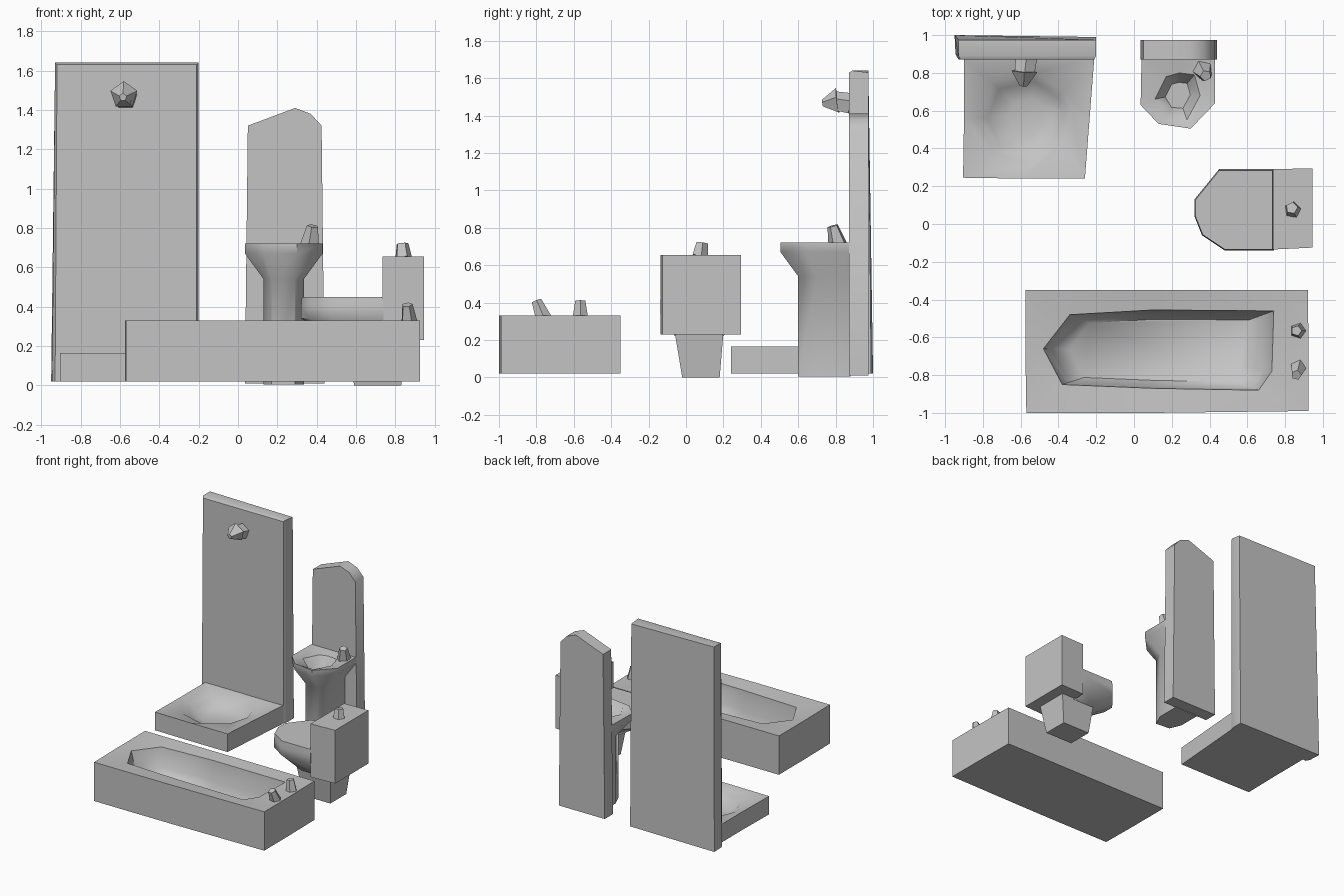
import bpy
import bmesh
from math import radians
from mathutils import Vector, Matrix

default_cube = bpy.data.objects.get("Cube")
if default_cube:
    bpy.data.objects.remove(default_cube, do_unlink=True)

# One plain ceramic colour
ceramic = bpy.data.materials.new("ceramic_grey")
ceramic.use_nodes = True
ceramic_colour = (0.55, 0.55, 0.55, 1)
ceramic.diffuse_color = ceramic_colour
ceramic.node_tree.nodes["Principled BSDF"].inputs["Base Color"].default_value = ceramic_colour


def finish(name, bm, smooth_angle=50):
    """Turn a bmesh into a named, shaded object."""
    bmesh.ops.recalc_face_normals(bm, faces=bm.faces)
    mesh = bpy.data.meshes.new(name)
    bm.to_mesh(mesh)
    bm.free()
    mesh.materials.append(ceramic)
    obj = bpy.data.objects.new(name, mesh)
    bpy.context.collection.objects.link(obj)
    bpy.ops.object.select_all(action="DESELECT")
    obj.select_set(True)
    bpy.context.view_layer.objects.active = obj
    bpy.ops.object.shade_smooth_by_angle(angle=radians(smooth_angle))
    return obj


def loft(name, rings):
    """Skin matching closed rings and cap both ends."""
    bm = bmesh.new()
    loops = [[bm.verts.new(point) for point in ring] for ring in rings]
    for lower, upper in zip(loops, loops[1:]):
        count = len(lower)
        for i in range(count):
            j = (i + 1) % count
            bm.faces.new((lower[i], lower[j], upper[j], upper[i]))
    bm.faces.new(loops[0])
    bm.faces.new(loops[-1])
    return finish(name, bm)


def level(outline, z):
    """Lay a plan outline at one height."""
    return [(x, y, z) for x, y in outline]


def shrink(outline, factor):
    """Scale a plan outline about its middle."""
    middle = sum((Vector(p) for p in outline), Vector((0, 0))) / len(outline)
    return [tuple(middle.lerp(Vector(p), factor)) for p in outline]


def upright(profile, y):
    """Stand a front profile at one depth."""
    return [(x, y, z) for x, z in profile]


def stub(name, base, tip, base_radius, tip_radius, sides=5):
    """Low-sided tapered knob between two points."""
    base, tip = Vector(base), Vector(tip)
    axis = tip - base
    bm = bmesh.new()
    turn = axis.to_track_quat("Z", "Y").to_matrix().to_4x4()
    bmesh.ops.create_cone(bm, cap_ends=True, segments=sides,
                          radius1=base_radius, radius2=tip_radius, depth=axis.length,
                          matrix=Matrix.Translation((base + tip) / 2) @ turn)
    return finish(name, bm)


# Bathtub with a faceted hollow
tub_outer = [(-.575, -.68), (-.57, -1), (.1, -1), (.925, -.99),
             (.925, -.7), (.92, -.35), (.1, -.35), (-.575, -.35)]
tub_inner = [(-.48, -.66), (-.38, -.85), (.1, -.87), (.66, -.88),
             (.73, -.78), (.74, -.46), (.1, -.455), (-.34, -.48)]
loft("bathtub", [level(tub_outer, .02), level(tub_outer, .33), level(tub_inner, .315),
                 level(shrink(tub_inner, .93), .16), level(shrink(tub_inner, .78), .1)])
for side, y, lean in (("right", -.76, -.04), ("left", -.565, 0)):
    stub("bathtub_tap_" + side, (.87, y, .31), (.86, y + lean, .41), .045, .028)

# Shower tray with a round dish
tray_outer = [(-.9, .56), (-.905, .245), (-.58, .24), (-.26, .24),
              (-.235, .56), (-.21, .88), (-.56, .88), (-.9, .88)]
tray_inner = [(-.83, .56), (-.75, .38), (-.53, .32), (-.38, .44),
              (-.33, .6), (-.37, .7), (-.52, .8), (-.75, .75)]
loft("shower_tray", [level(tray_outer, .02), level(tray_outer, .165), level(tray_inner, .14),
                     level(shrink(tray_inner, .8), .085), level(shrink(tray_inner, .4), .06)])

# Shower wall, slightly flared towards the back and the foot
wall_front = [(-.93, .02), (-.21, .02), (-.21, 1.63), (-.92, 1.63)]
loft("shower_wall", [
    upright(wall_front, .872),
    [(-.945, .9, .02), (-.2, .9, .02), (-.2, .89, 1.64), (-.93, .89, 1.64)],
    [(-.95, 1, .02), (-.2, .99, .02), (-.2, .975, 1.63), (-.93, .975, 1.64)]])

# Shower head: short arm and faceted rose
stub("shower_arm", (-.57, .88, 1.46), (-.58, .79, 1.475), .06, .055)
stub("shower_rose", (-.58, .81, 1.475), (-.585, .73, 1.465), .072, .02)

# Tall splashback with a pointed top
panel = [(.035, .01), (.44, .01), (.425, 1.32), (.37, 1.38), (.29, 1.41), (.05, 1.32)]
loft("sink_splashback", [upright(panel, .872), upright(panel, .975)])

# Sink: pedestal flaring into a bowl
column = [(.13, .88), (.13, .7), (.17, .61), (.29, .6), (.335, .7), (.335, .88), (.24, .88)]
rim = [(.04, .88), (.035, .63), (.13, .53), (.3, .505), (.43, .64), (.43, .88), (.24, .88)]
hollow = [(.17, .78), (.11, .66), (.17, .56), (.28, .55), (.35, .68), (.32, .79), (.24, .8)]
loft("sink", [level(column, .005), level(column, .54), level(rim, .67), level(rim, .72),
              level(hollow, .705), level(shrink(hollow, .55), .61)])
stub("sink_tap", (.365, .815, .7), (.38, .785, .81), .055, .03)

# Toilet bowl tapering down under the seat
seat = [(.74, -.14), (.48, -.14), (.36, -.06), (.32, .04), (.32, .13), (.45, .29), (.74, .29)]
underside = [(.75, -.06), (.6, -.06), (.55, -.02), (.52, .05), (.52, .11), (.58, .2), (.75, .2)]
loft("toilet_bowl", [level(underside, .22), level(seat, .34),
                     level(seat, .4), level(shrink(seat, .97), .45)])

# Toilet tank, foot and flush button
tank = [(.735, -.135), (.945, -.125), (.945, .295), (.735, .29)]
loft("toilet_tank", [level(tank, .23), level(tank, .655)])
foot_top = [(.56, -.06), (.86, -.06), (.86, .2), (.56, .2)]
foot_base = [(.59, -.02), (.83, -.02), (.83, .18), (.59, .18)]
loft("toilet_foot", [level(foot_base, 0), level(foot_top, .24)])
stub("toilet_button", (.84, .075, .65), (.835, .085, .72), .045, .032)
